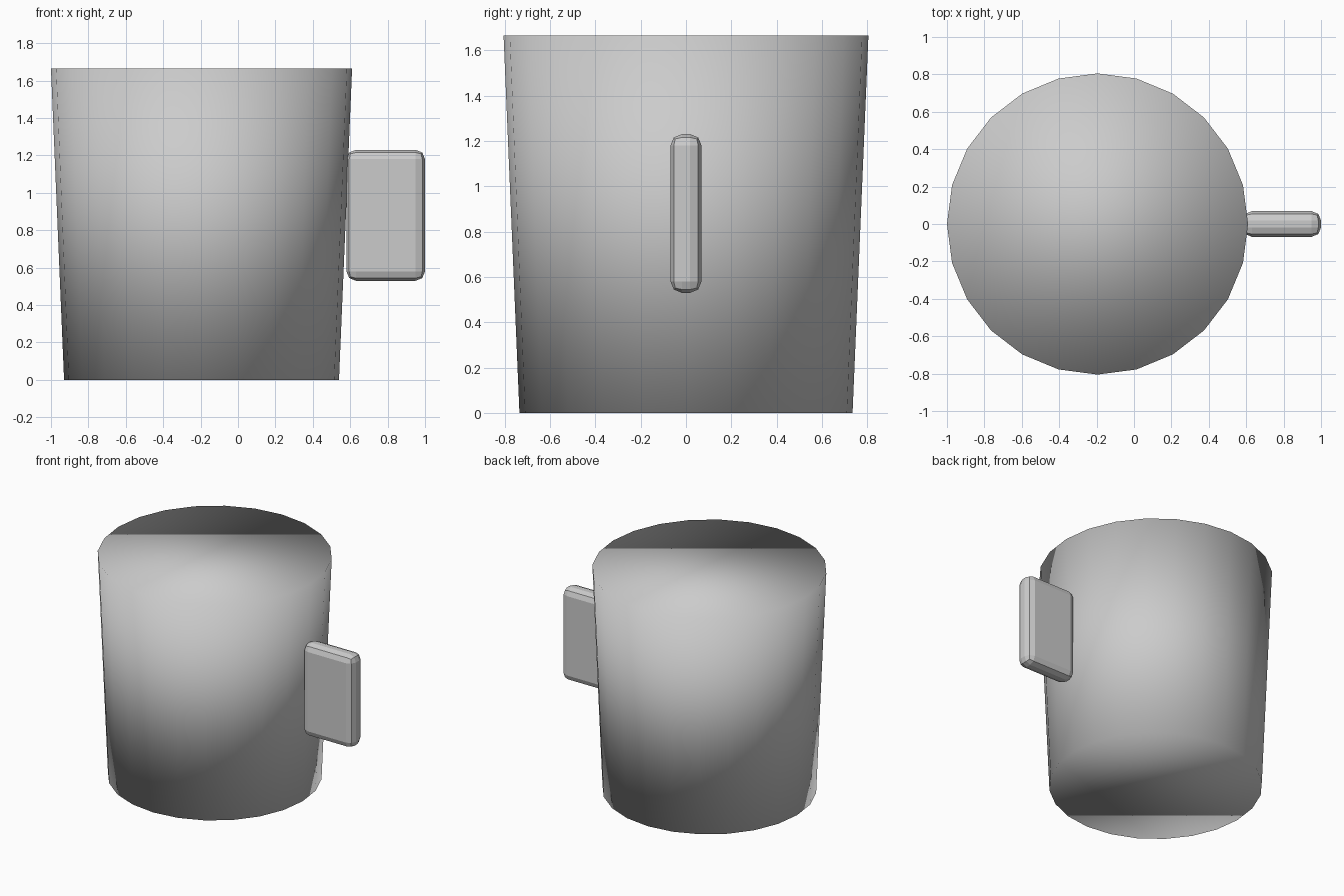
import bpy

if "Cube" in bpy.data.objects:
    bpy.data.objects.remove(bpy.data.objects["Cube"])

# Mug body: solid tapered 24-sided cylinder, smooth over the rims
H = 1.665
bpy.ops.mesh.primitive_cone_add(vertices=24, radius1=0.735, radius2=0.805,
                                depth=H, end_fill_type='NGON',
                                location=(-0.195, 0, H / 2))
body = bpy.context.object
body.name = "mug_body"
bpy.ops.object.shade_smooth()

# Handle: solid slab with two-step rounded edges
x0, x1, z0, z1 = 0.58, 1.0, 0.53, 1.23
bpy.ops.mesh.primitive_cube_add(size=1, location=((x0 + x1) / 2, 0, (z0 + z1) / 2))
handle = bpy.context.object
handle.name = "mug_handle"
handle.scale = (x1 - x0, 0.137, z1 - z0)
bpy.ops.object.transform_apply(location=False, rotation=False, scale=True)
bevel = handle.modifiers.new("rounded_edges", 'BEVEL')
bevel.width = 0.05
bevel.segments = 2
